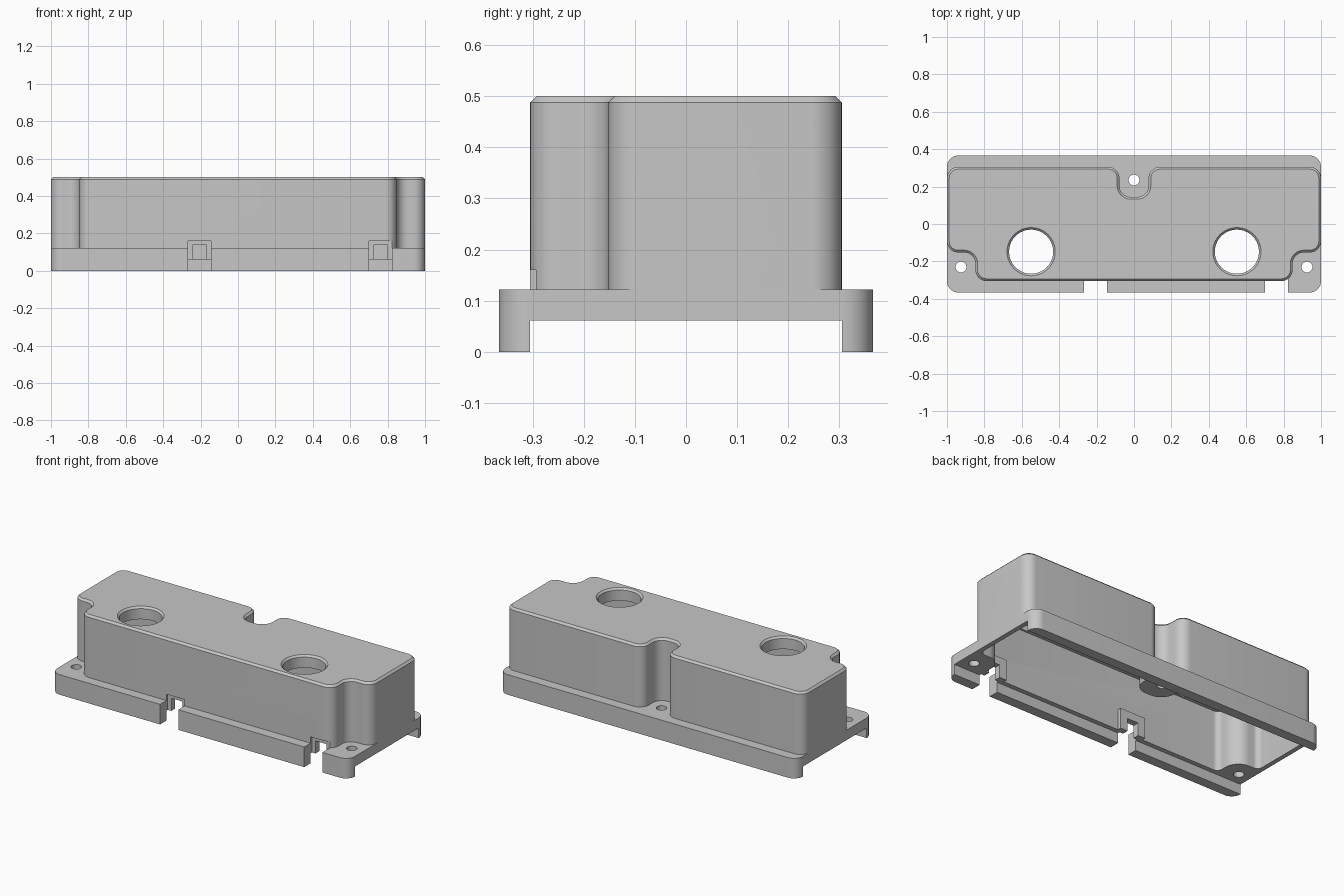
import bpy, bmesh, math
from mathutils import Vector

cube = bpy.data.objects.get("Cube")
if cube:
    bpy.data.objects.remove(cube, do_unlink=True)

grey = bpy.data.materials.new("plain grey")
grey.use_nodes = True
COLOUR = (0.57, 0.57, 0.57, 1)
grey.diffuse_color = COLOUR
grey.node_tree.nodes["Principled BSDF"].inputs["Base Color"].default_value = COLOUR


def outline(corners, convex, concave, inset, segs=10):
    """Right-angled outline (anticlockwise) with rounded corners, moved inward."""
    ring = []
    for i, corner in enumerate(corners):
        p = Vector(corner)
        d1 = (p - Vector(corners[i - 1])).normalized()
        d2 = (Vector(corners[(i + 1) % len(corners)]) - p).normalized()
        n1, n2 = Vector((-d1.y, d1.x)), Vector((-d2.y, d2.x))
        turn = 1 if d1.x * d2.y - d1.y * d2.x > 0 else -1
        r = max((convex if turn > 0 else concave) - inset * turn, 0.0)
        start = p + (n1 + n2) * inset - d1 * r
        centre = start + n1 * r * turn
        a0 = math.atan2(-n1.y * turn, -n1.x * turn)
        for k in range(segs + 1):
            a = a0 + turn * k / segs * math.pi / 2
            ring.append(centre + Vector((math.cos(a), math.sin(a))) * r)
    return ring


def loft(name, corners, levels, convex=0.0, concave=0.0, segs=10):
    """Closed solid through outlines at (height, inset) levels."""
    bm = bmesh.new()
    rings = [[bm.verts.new((v.x, v.y, z)) for v in outline(corners, convex, concave, t, segs)]
             for z, t in levels]
    n = len(rings[0])
    for low, high in zip(rings, rings[1:]):
        for i in range(n):
            j = (i + 1) % n
            bm.faces.new((low[i], low[j], high[j], high[i]))
    bm.faces.new(rings[0][::-1])
    bm.faces.new(rings[-1])
    bmesh.ops.remove_doubles(bm, verts=bm.verts, dist=1e-5)
    bmesh.ops.recalc_face_normals(bm, faces=bm.faces)
    mesh = bpy.data.meshes.new(name)
    bm.to_mesh(mesh)
    bm.free()
    mesh.materials.append(grey)
    obj = bpy.data.objects.new(name, mesh)
    bpy.context.collection.objects.link(obj)
    return obj


def rect(x0, x1, y0, y1):
    return [(x0, y0), (x1, y0), (x1, y1), (x0, y1)]


def box(name, x0, x1, y0, y1, z0, z1):
    return loft(name, rect(x0, x1, y0, y1), [(z0, 0), (z1, 0)], segs=1)


def round_cutter(name, x, y, r, levels):
    return loft(name, rect(x - r, x + r, y - r, y + r), levels, convex=r)


def combine(target, tool, operation):
    mod = target.modifiers.new(operation.lower(), "BOOLEAN")
    mod.operation, mod.solver, mod.object = operation, "EXACT", tool
    bpy.context.view_layer.objects.active = target
    bpy.ops.object.modifier_apply(modifier=mod.name)
    bpy.data.objects.remove(tool, do_unlink=True)


# Footprint of the raised cover: right half, mirrored to the left
half = [(0.848, -0.305), (0.848, -0.152), (1, -0.152), (1, 0.305), (0.078, 0.305), (0.078, 0.145)]
footprint = half + [(-x, y) for x, y in reversed(half)]

WALL, LEDGE, TOP, ROOF = 0.028, 0.061, 0.5, 0.075

# Flange plus raised cover with a chamfered rim
housing = loft("housing", rect(-1, 1, -0.366, 0.366), [(0, 0), (0.122, 0)], convex=0.06)
cover = loft("cover", footprint, [(0.09, 0), (TOP - 0.012, 0), (TOP, 0.012)], 0.06, 0.06)
combine(housing, cover, "UNION")

# Hollow inside
cavity = loft("cavity", footprint, [(-0.1, WALL), (TOP - ROOF, WALL)], 0.06, 0.06)
combine(housing, cavity, "DIFFERENCE")

# Thickened pads behind the cable slots, kept inside the rounded corner
SLOTS = (-0.206, 0.762)
for x in SLOTS:
    pad = box("slot_pad", x - 0.085, min(x + 0.085, 0.83), -0.282, -0.255, LEDGE - 0.02, 0.185)
    combine(housing, pad, "UNION")

# Channel along the underside
combine(housing, box("channel", -2, 2, -0.305, 0.305, -0.2, LEDGE), "DIFFERENCE")

# Cable slots with a narrower opening through the wall
for x in SLOTS:
    combine(housing, box("slot", x - 0.061, x + 0.061, -0.5, -0.293, -0.2, 0.16), "DIFFERENCE")
    combine(housing, box("opening", x - 0.037, x + 0.037, -0.4, -0.2, -0.2, 0.138), "DIFFERENCE")

# Chamfered round openings in the top
for x in (-0.55, 0.55):
    hole = round_cutter("top_hole", x, -0.148, 0.118,
                        [(0.3, 0), (TOP - 0.011, 0), (TOP, -0.011), (TOP + 0.05, -0.011)])
    combine(housing, hole, "DIFFERENCE")

# Screw holes in the flange
for x, y in ((-0.925, -0.23), (0.925, -0.23), (0, 0.235)):
    combine(housing, round_cutter("screw_hole", x, y, 0.029, [(-0.1, 0), (0.2, 0)]), "DIFFERENCE")

# Smooth rounded corners, crisp edges
for o in bpy.context.selected_objects:
    o.select_set(False)
housing.select_set(True)
bpy.context.view_layer.objects.active = housing
bpy.ops.object.shade_smooth_by_angle(angle=math.radians(30))
